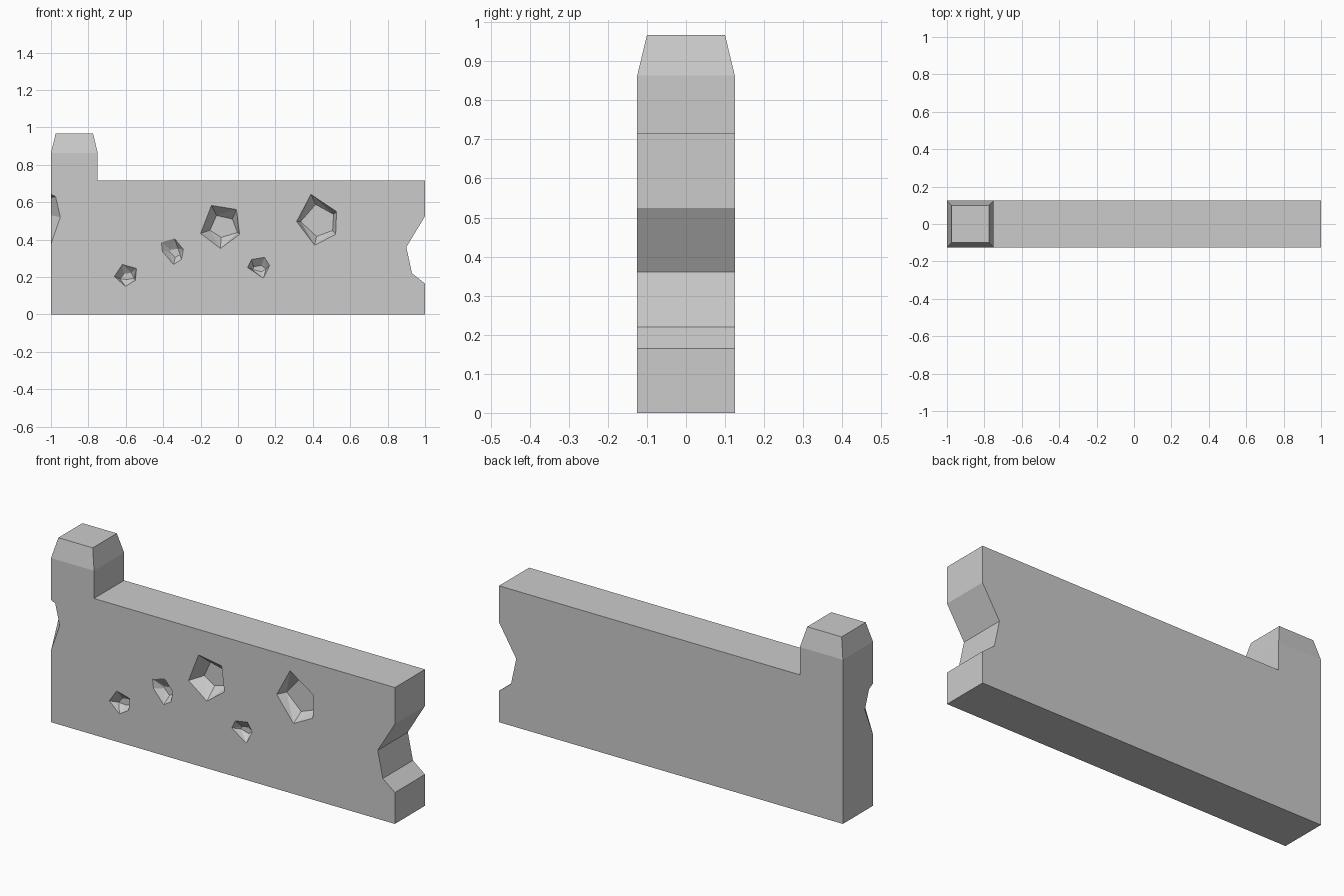
import bpy, bmesh
from mathutils import Vector

if "Cube" in bpy.data.objects:
    bpy.data.objects.remove(bpy.data.objects["Cube"])

HALF = 0.125          # half the wall thickness
SHOULDER = 0.863      # where the post starts to taper
TOP = 0.967


def make_object(name, bm):
    bmesh.ops.recalc_face_normals(bm, faces=bm.faces[:])
    mesh = bpy.data.meshes.new(name)
    bm.to_mesh(mesh)
    bm.free()
    obj = bpy.data.objects.new(name, mesh)
    bpy.context.collection.objects.link(obj)
    return obj


# Wall and post: one side profile with a broken right edge, extruded in y
profile = [(-1, 0), (1, 0), (1, 0.165), (0.93, 0.22), (0.9, 0.36), (1, 0.525),
           (1, 0.717), (-0.75, 0.717), (-0.75, SHOULDER), (-1, SHOULDER)]
bm = bmesh.new()
face = bm.faces.new([bm.verts.new((x, -HALF, z)) for x, z in profile])
ext = bmesh.ops.extrude_face_region(bm, geom=[face])["geom"]
bmesh.ops.translate(bm, vec=(0, 2 * HALF, 0),
                    verts=[g for g in ext if isinstance(g, bmesh.types.BMVert)])

# Tapered post cap
cap = max(bm.faces, key=lambda f: min(v.co.z for v in f.verts))
ext = bmesh.ops.extrude_face_region(bm, geom=[cap])["geom"]
for v in [g for g in ext if isinstance(g, bmesh.types.BMVert)]:
    v.co.x = -0.875 + (v.co.x + 0.875) * 0.8
    v.co.y *= 0.8
    v.co.z = TOP
bmesh.ops.delete(bm, geom=[cap], context='FACES')
wall = make_object("broken_wall", bm)

# Dents: outer rim, inner floor (x, z pairs) and depth
dents = [
    ([(.39, .642), (.527, .55), (.522, .428), (.41, .37), (.313, .497)],
     [(.415, .588), (.511, .535), (.506, .449), (.42, .417), (.335, .497)], .05),
    ([(-.142, .583), (-.008, .561), (.008, .428), (-.094, .353), (-.2, .433)],
     [(-.115, .529), (-.03, .51), (-.003, .438), (-.09, .412), (-.15, .45)], .06),
    ([(-.618, .267), (-.543, .246), (-.549, .182), (-.602, .15), (-.661, .203)],
     [(-.61, .217), (-.57, .222), (-.555, .193), (-.592, .187), (-.63, .19)], .035),
    ([(-.41, .385), (-.34, .406), (-.292, .348), (-.302, .294), (-.345, .267), (-.404, .337)],
     [(-.36, .345), (-.32, .352), (-.31, .32), (-.335, .305), (-.365, .335)], .035),
    ([(.072, .294), (.142, .305), (.169, .262), (.136, .193), (.051, .251)],
     [(.085, .255), (.125, .262), (.15, .243), (.125, .228), (.08, .24)], .035),
]

# Chip on the front left corner
chip = [Vector(p) for p in [
    (-1, -.125, .643), (-1, -.092, .625), (-1, -.058, .53), (-1, -.125, .376),
    (-.975, -.125, .63), (-.95, -.125, .52)]]

# All chips and dents as convex cutters in one mesh
hulls = [chip + [p + Vector((-.1, -.1, 0)) for p in chip]]
for rim, floor, depth in dents:
    hulls.append([Vector((x, y, z)) for y in (-.2, -HALF) for x, z in rim]
                 + [Vector((x, -HALF + depth, z)) for x, z in floor])
bm = bmesh.new()
for points in hulls:
    part = bmesh.new()
    for p in points:
        part.verts.new(p)
    bmesh.ops.convex_hull(part, input=part.verts[:])
    loose = [v for v in part.verts if not v.link_faces]
    bmesh.ops.delete(part, geom=loose, context='VERTS')
    bmesh.ops.dissolve_limit(part, angle_limit=0.02,
                             verts=part.verts[:], edges=part.edges[:])
    bmesh.ops.recalc_face_normals(part, faces=part.faces[:])
    tmp = bpy.data.meshes.new("tmp")
    part.to_mesh(tmp)
    part.free()
    bm.from_mesh(tmp)
    bpy.data.meshes.remove(tmp)
cutter = make_object("dent_cutter", bm)
cutter.hide_render = True

# Carve the dents, then drop the cutter
mod = wall.modifiers.new("dents", 'BOOLEAN')
mod.operation = 'DIFFERENCE'
mod.solver = 'EXACT'
mod.object = cutter
bpy.context.view_layer.objects.active = wall
bpy.ops.object.modifier_apply(modifier=mod.name)
bpy.data.objects.remove(cutter)
